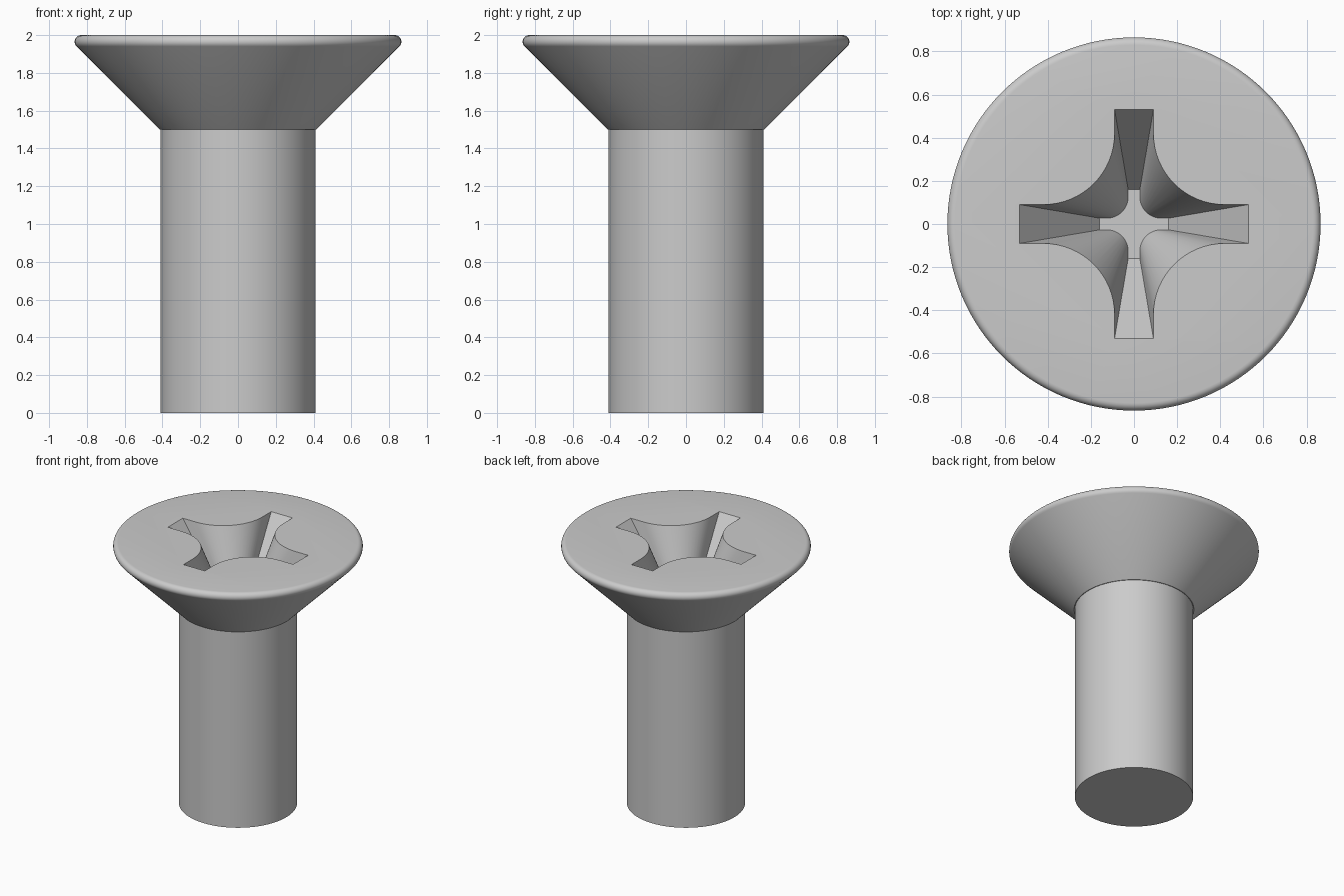
import bpy, bmesh, math
from math import sin, cos, pi, radians

if "Cube" in bpy.data.objects:
    bpy.data.objects.remove(bpy.data.objects["Cube"])

TOP, DEPTH, FLOOR_SCALE = 2.0, 0.47, 0.3


def loft(name, rings):
    """Skin a list of equal-length closed rings and cap both ends."""
    bm = bmesh.new()
    rows = [[bm.verts.new(p) for p in ring] for ring in rings]
    n = len(rows[0])
    for a, b in zip(rows, rows[1:]):
        for i in range(n):
            j = (i + 1) % n
            bm.faces.new((a[i], a[j], b[j], b[i]))
    bm.faces.new(rows[0][::-1])
    bm.faces.new(rows[-1])
    bmesh.ops.recalc_face_normals(bm, faces=bm.faces)
    mesh = bpy.data.meshes.new(name)
    bm.to_mesh(mesh)
    bm.free()
    obj = bpy.data.objects.new(name, mesh)
    bpy.context.collection.objects.link(obj)
    return obj


# Screw body: straight shank, 45 degree countersunk head, rounded rim
profile = [(0.41, 0.0), (0.41, 1.5), (0.415, 1.5)]
for k in range(10):
    a = radians(-45 + 135 * k / 9)
    profile.append((0.83 + 0.035 * cos(a), 1.965 + 0.035 * sin(a)))
SIDES = 128
screw = loft("countersunk_screw", [
    [(r * cos(2 * pi * i / SIDES), r * sin(2 * pi * i / SIDES), z) for i in range(SIDES)]
    for r, z in profile])

# Cross recess outline: one quarter repeated four times
HALF, REACH, FILLET = 0.09, 0.53, 0.33
c = HALF + FILLET
quarter = [(REACH, -HALF), (REACH, HALF)]
for k in range(17):
    a = radians(270 - 90 * k / 16)
    quarter.append((c + FILLET * cos(a), c + FILLET * sin(a)))
outline = []
for q in range(4):
    ca, sa = round(cos(q * pi / 2)), round(sin(q * pi / 2))
    outline += [(x * ca - y * sa, x * sa + y * ca) for x, y in quarter]


def recess_ring(t):
    """Tapered outline: t = 0 at the head surface, 1 at the floor."""
    s = 1 - (1 - FLOOR_SCALE) * t
    return [(x * s, y * s, TOP - DEPTH * t) for x, y in outline]


cutter = loft("recess_cutter", [recess_ring(1), recess_ring(-0.2)])

# Cut the recess into the head
cut = screw.modifiers.new("recess", 'BOOLEAN')
cut.operation = 'DIFFERENCE'
cut.solver = 'EXACT'
cut.object = cutter
bpy.context.view_layer.objects.active = screw
screw.select_set(True)
bpy.ops.object.modifier_apply(modifier=cut.name)
bpy.data.objects.remove(cutter, do_unlink=True)

bpy.ops.object.shade_smooth_by_angle(angle=radians(30))
